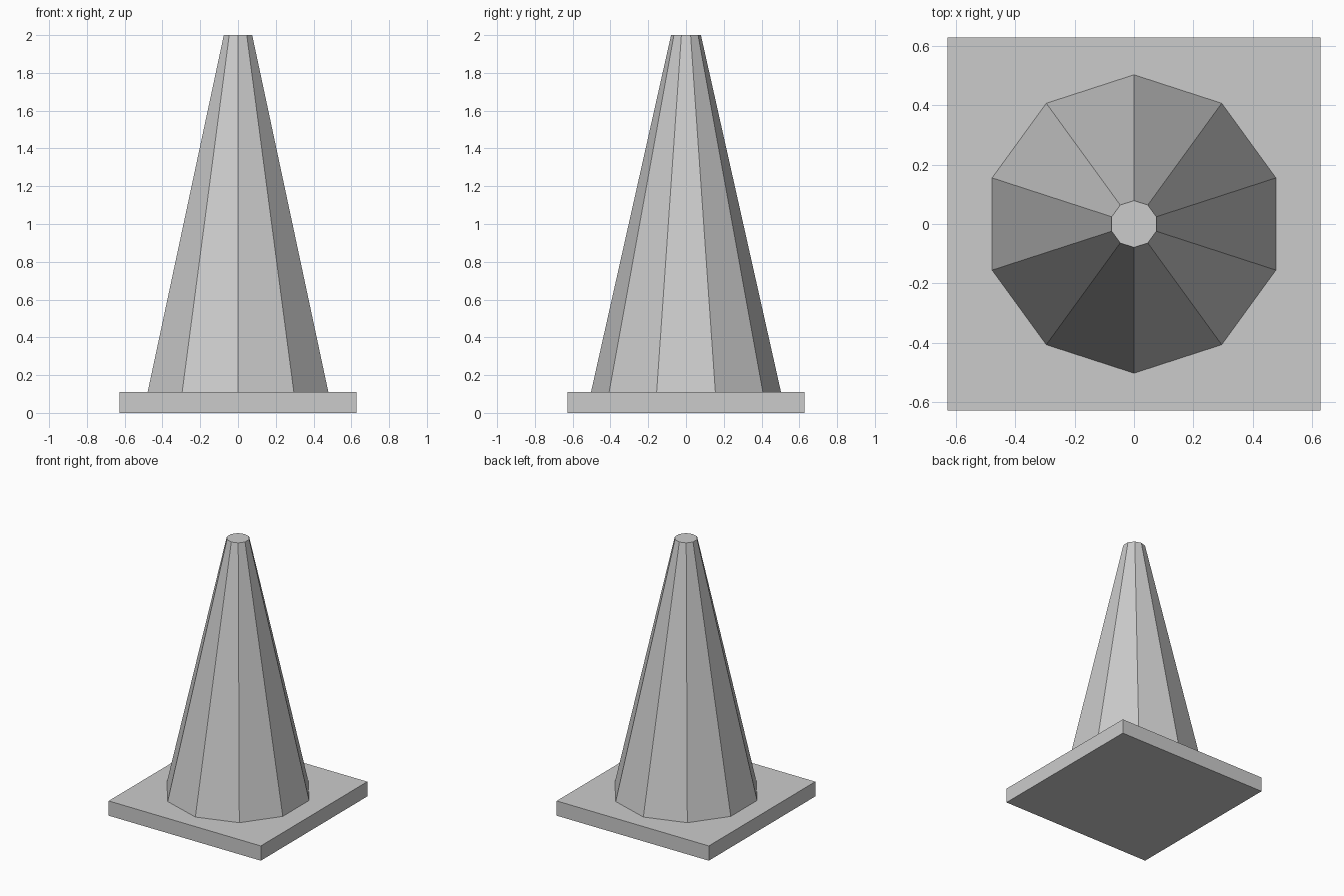
import bpy

BASE_HALF = 0.628   # half width of the square foot
BASE_TOP = 0.11
HEIGHT = 2.0

# Remove the default cube
cube = bpy.data.objects.get("Cube")
if cube:
    bpy.data.objects.remove(cube, do_unlink=True)

# Single plain grey
grey = bpy.data.materials.new("plain_grey")
grey.use_nodes = True
colour = (0.6, 0.6, 0.6, 1.0)
grey.diffuse_color = colour
grey.node_tree.nodes["Principled BSDF"].inputs["Base Color"].default_value = colour


def finish(name):
    obj = bpy.context.active_object
    obj.name = name
    obj.data.name = name
    obj.data.materials.append(grey)
    bpy.ops.object.shade_flat()
    return obj


# Square foot plate
bpy.ops.mesh.primitive_cube_add(size=1, location=(0, 0, BASE_TOP / 2))
bpy.context.active_object.scale = (2 * BASE_HALF, 2 * BASE_HALF, BASE_TOP)
bpy.ops.object.transform_apply(location=False, rotation=False, scale=True)
finish("base_plate")

# Ten-sided tapering body with a corner towards the front and back
bpy.ops.mesh.primitive_cone_add(
    vertices=10, radius1=0.503, radius2=0.079,
    depth=HEIGHT - BASE_TOP, location=(0, 0, (HEIGHT + BASE_TOP) / 2))
finish("cone_body")
